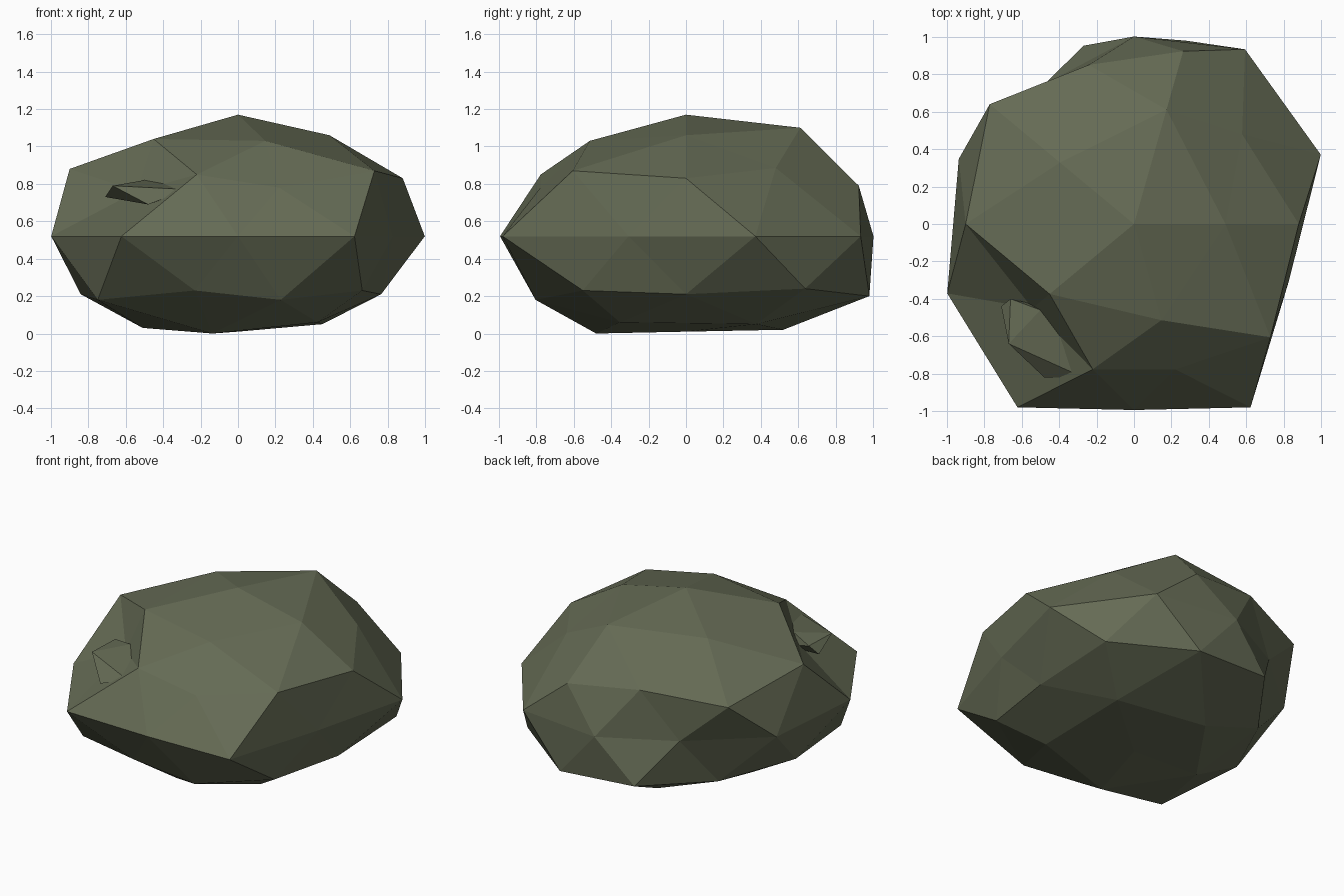
import bpy, bmesh, math

if "Cube" in bpy.data.objects:
    bpy.data.objects.remove(bpy.data.objects["Cube"])

stone = bpy.data.materials.new("mossy_stone")
stone.diffuse_color = (0.13, 0.147, 0.09, 1)
stone.use_nodes = True
stone.node_tree.nodes["Principled BSDF"].inputs["Base Color"].default_value = stone.diffuse_color


def add_object(name, bm):
    bmesh.ops.recalc_face_normals(bm, faces=bm.faces[:])
    mesh = bpy.data.meshes.new(name)
    bm.to_mesh(mesh)
    bm.free()
    mesh.materials.append(stone)
    obj = bpy.data.objects.new(name, mesh)
    bpy.context.collection.objects.link(obj)
    return obj


# Boulder: a low icosphere, each ring from top to bottom given as
# (outward stretch, height), anticlockwise from +x
rings = [
    [(1, 1.17)],
    [(.93, 1.06), (1.07, 1.10), (.93, 1.05), (1.06, 1.04), (.90, 1.03)],
    [(.84, .885), (.92, .85), (1.058, .88), (.84, .85), (1.06, .87)],
    [(.985, .83), (.95, .79), (1.066, .79), (.75, .76), (.80, .78)],
    [(f, .52) for f in (1.05, 1.01, .877, .81, .985, 1.05, 1.06, .87, 1.06, .87)],
    [(1.06, .24), (.98, .23), (.94, .21), (.835, .23), (.918, .23)],
    [(.90, .21), (1.06, .20), (.87, .18), (1.09, .18), (.87, .18)],
    [(1.06, .05), (.91, .02), (.97, .03), (.84, 0), (1.0, .06)],
    [(1, .01)],
]
DEPTH = 1.143   # the boulder is deeper than wide


def ring_order(v):
    angle = round(math.degrees(math.atan2(v.co.y, v.co.x))) % 360
    return (-round(v.co.z, 2) + 0.0, angle)


bm = bmesh.new()
bmesh.ops.create_icosphere(bm, subdivisions=2, radius=1)
ordered = sorted(bm.verts, key=ring_order)
for v, (f, z) in zip(ordered, [p for ring in rings for p in ring]):
    v.co = (v.co.x * f, v.co.y * f * DEPTH, z)
add_object("boulder", bm)

# Chip of stone jutting out of the dent at the front left
chip = [(-.71, -.44, .73), (-.66, -.40, .79), (-.67, -.64, .79),
        (-.48, -.82, .69), (-.27, -.82, .77), (-.23, -.74, .78),
        (-.50, -.46, .82), (-.45, -.45, .72)]
bm = bmesh.new()
for p in chip:
    bm.verts.new(p)
hull = bmesh.ops.convex_hull(bm, input=bm.verts[:])
loose = [v for v in bm.verts if not v.link_faces]
bmesh.ops.delete(bm, geom=loose, context='VERTS')
add_object("stone_chip", bm)
